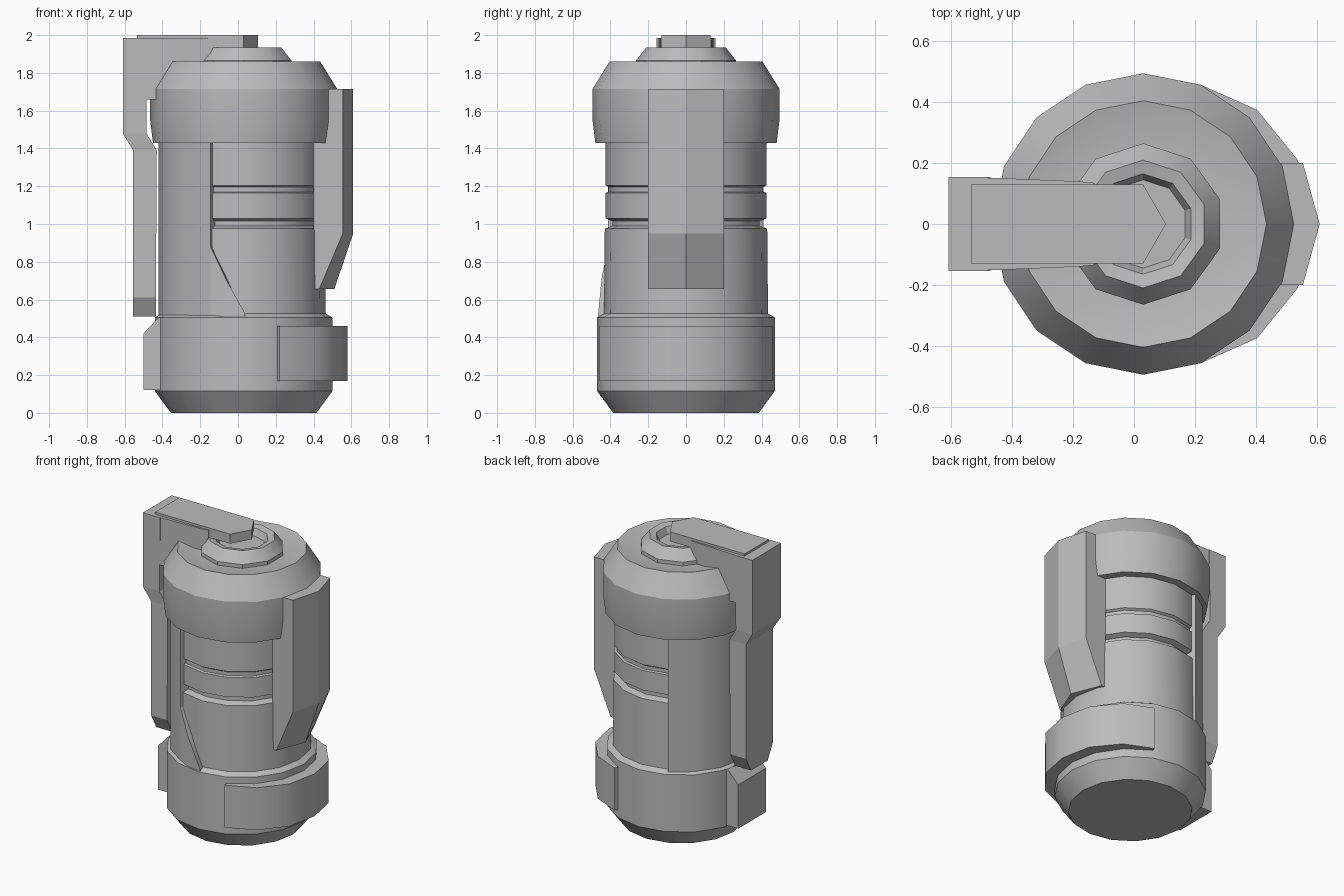
import bpy, bmesh, math

if "Cube" in bpy.data.objects:
    bpy.data.objects.remove(bpy.data.objects["Cube"])

CX = 0.03  # axis of the round body
grey = bpy.data.materials.new("neutral grey")
grey.diffuse_color = (0.5, 0.5, 0.5, 1)
grey.use_nodes = True
grey.node_tree.nodes["Principled BSDF"].inputs["Base Color"].default_value = grey.diffuse_color


def finish(name, bm, smooth=True):
    bmesh.ops.remove_doubles(bm, verts=bm.verts, dist=1e-5)
    bmesh.ops.recalc_face_normals(bm, faces=bm.faces)
    me = bpy.data.meshes.new(name)
    bm.to_mesh(me)
    bm.free()
    ob = bpy.data.objects.new(name, me)
    me.materials.append(grey)
    bpy.context.collection.objects.link(ob)
    if smooth:
        bpy.ops.object.select_all(action='DESELECT')
        ob.select_set(True)
        bpy.context.view_layer.objects.active = ob
        bpy.ops.object.shade_smooth_by_angle(angle=math.radians(30))
    return ob


def polar(r, deg, z):
    a = math.radians(deg)
    return (CX + r * math.cos(a), r * math.sin(a), z)


def lathe(name, profile, sides, start=0):
    """Revolve (radius, height) points around the body axis."""
    bm = bmesh.new()
    rings = [[bm.verts.new(polar(r, start + 360 * i / sides, z)) for i in range(sides)]
             for r, z in profile]
    for a, b in zip(rings, rings[1:]):
        for i in range(sides):
            j = (i + 1) % sides
            bm.faces.new((a[i], a[j], b[j], b[i]))
    bm.faces.new(rings[0])
    bm.faces.new(rings[-1])
    return finish(name, bm)


def arc_wall(name, columns, r_in):
    """Curved wall from columns of (angle, outer radius, bottom, top)."""
    bm = bmesh.new()
    loops = [[bm.verts.new(polar(r, a, z)) for r, z in
              ((r_in, lo), (ro, lo), (ro, hi), (r_in, hi))] for a, ro, lo, hi in columns]
    for a, b in zip(loops, loops[1:]):
        for i in range(4):
            j = (i + 1) % 4
            bm.faces.new((a[i], a[j], b[j], b[i]))
    bm.faces.new(loops[0])
    bm.faces.new(loops[-1])
    return finish(name, bm)


def loft(name, sections):
    """Join matching closed sections given as lists of points."""
    bm = bmesh.new()
    loops = [[bm.verts.new(p) for p in s] for s in sections]
    n = len(loops[0])
    for a, b in zip(loops, loops[1:]):
        for i in range(n):
            j = (i + 1) % n
            bm.faces.new((a[i], a[j], b[j], b[i]))
    bm.faces.new(loops[0])
    bm.faces.new(loops[-1])
    return finish(name, bm, False)


# Base, with chamfered foot and sloped ledge
lathe("base", [(0.385, 0), (0.47, 0.115), (0.47, 0.505), (0.42, 0.535)], 16)

# Inner canister with two grooves
lathe("canister", [(0.435, 0.45), (0.43, 0.975), (0.39, 0.99), (0.39, 1.015), (0.425, 1.03),
                   (0.425, 1.165), (0.41, 1.17), (0.41, 1.195), (0.425, 1.205), (0.425, 1.5)], 16)

# Outer shell on the left, with a slanted lower edge at the front
cols = [(a, 0.45, 0.48, 1.46) for a in (114, 135, 157.5, 180, 202.5, 225, 247)]
shell = arc_wall("outer_shell", cols, 0.37)
arc_wall("shell_slant", [(247, 0.45, 0.48, 0.88), (258, 0.457, 0.48, 0.71),
                         (271, 0.465, 0.48, 0.525)], 0.37)

# Cap with a bevelled shoulder and shallow dish
lathe("cap", [(0.40, 1.43), (0.48, 1.43), (0.495, 1.55), (0.495, 1.715), (0.405, 1.86),
              (0.31, 1.84), (0.2, 1.84)], 16)

# Hollow neck
lathe("neck", [(0.265, 1.82), (0.265, 1.865), (0.21, 1.935), (0.165, 1.925),
               (0.145, 1.88)], 10, 18)

# Raised band around the right of the base
lathe_band = [(-67.5, 0.495), (-45, 0.53), (-22.5, 0.55), (0, 0.55),
              (22.5, 0.55), (45, 0.53), (67.5, 0.495)]
arc_wall("base_band", [(a, r, 0.17, 0.46) for a, r in lathe_band], 0.4)

# Right plate with a shallow ridge down its middle
ridge = [(0.40, 0.43, 0.51, 0.655), (0.40, 0.555, 0.61, 0.95), (0.40, 0.555, 0.61, 1.715)]
loft("right_plate", [[(b, -0.2, z), (s, -0.2, z), (r, 0, z), (s, 0.2, z), (b, 0.2, z)]
                     for b, s, r, z in ridge])

# Left base block with sloped top
loft("left_base_block", [[(-0.5, -w, 0.12), (-0.5, -w, 0.42), (-0.42, -w, 0.505),
                          (-0.3, -w, 0.505), (-0.3, -w, 0.12)] for w in (-0.15, 0.15)])

# Left lever, narrowing at its lower tip
lever = [(-0.555, -0.435, 0.09, 0.51), (-0.555, -0.435, 0.145, 0.61), (-0.555, -0.43, 0.145, 1.39),
         (-0.61, -0.485, 0.155, 1.48), (-0.61, -0.48, 0.155, 1.985)]
loft("lever", [[(a, -w, z), (b, -w, z), (b, w, z), (a, w, z)] for a, b, w, z in lever])

# Arm from the lever over the cap to the neck
loft("arm_block", [[(x, -w, lo), (x, w, lo), (x, w, 1.985), (x, -w, 1.985)] for x, w, lo in
                   ((-0.55, 0.154, 1.66), (-0.42, 0.15, 1.66), (-0.3, 0.145, 1.82),
                    (-0.18, 0.14, 1.84), (-0.13, 0.135, 1.935))])
loft("arm_top", [[(-0.535, -0.13, z), (0.03, -0.13, z), (0.105, 0, z), (0.03, 0.13, z),
                  (-0.535, 0.13, z)] for z in (1.935, 2.0)])
